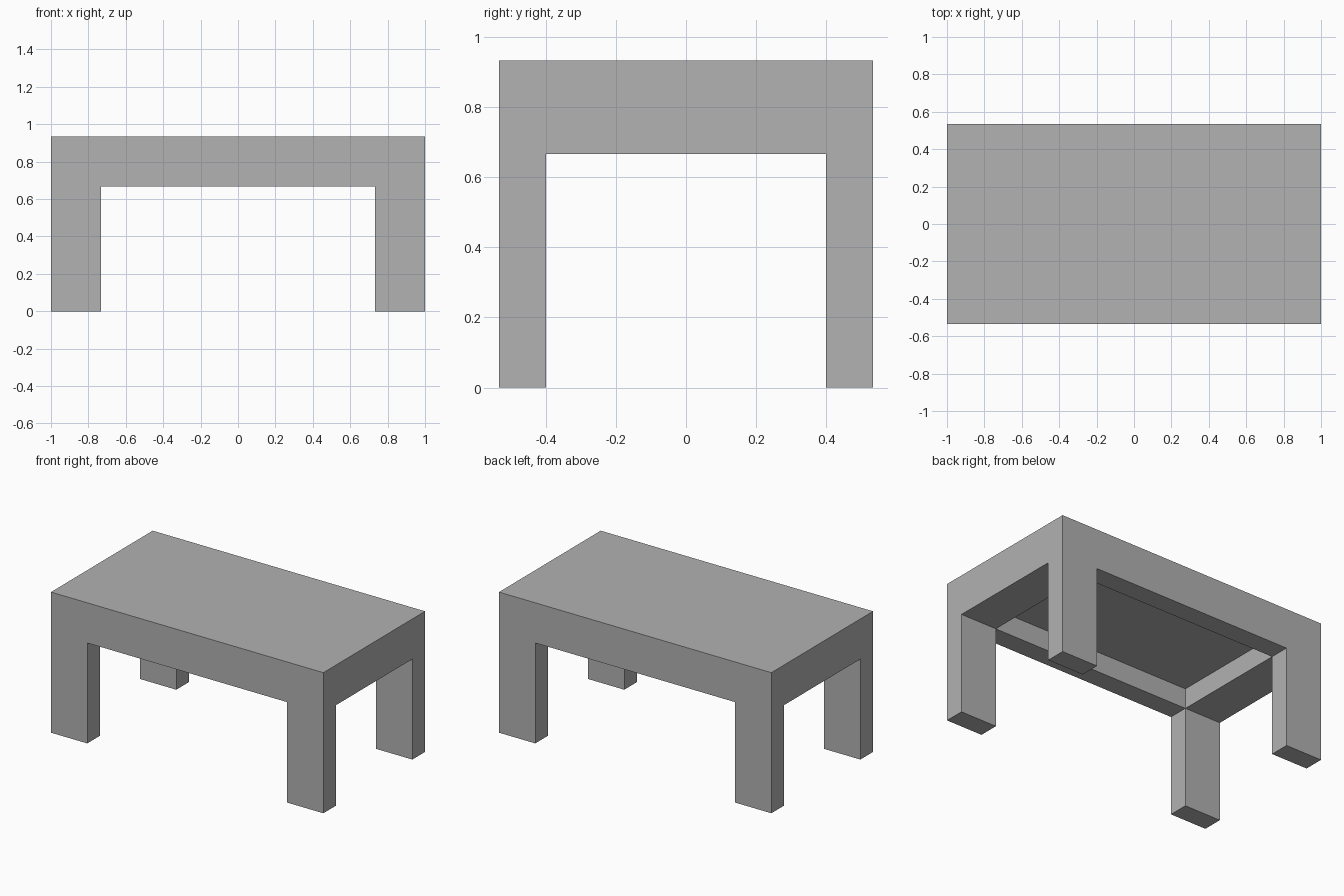
import bpy
import bmesh
from mathutils import Vector

cube = bpy.data.objects.get("Cube")
if cube:
    bpy.data.objects.remove(cube, do_unlink=True)

HALF_X, HALF_Y = 1.0, 8 / 15        # outer footprint
INNER_X, INNER_Y = 11 / 15, 0.4     # inner faces of legs and apron
APRON_Z, PANEL_Z, TOP_Z = 2 / 3, 0.8, 14 / 15


def extrude_faces(bm, faces, height):
    """Push separate faces up or down to the given height."""
    result = bmesh.ops.extrude_discrete_faces(bm, faces=faces)
    for face in result["faces"]:
        for v in face.verts:
            v.co.z = height


# Underside of the apron: three by three cells
bm = bmesh.new()
bmesh.ops.create_grid(bm, x_segments=3, y_segments=3, size=1)
for v in bm.verts:
    x = HALF_X if abs(v.co.x) > 0.5 else INNER_X
    y = HALF_Y if abs(v.co.y) > 0.5 else INNER_Y
    v.co = Vector((x if v.co.x > 0 else -x, y if v.co.y > 0 else -y, APRON_Z))

# Outer apron walls and table top
rim = [e for e in bm.edges if e.is_boundary]
walls = bmesh.ops.extrude_edge_only(bm, edges=rim)["geom"]
for v in walls:
    if isinstance(v, bmesh.types.BMVert):
        v.co.z = TOP_Z
top_edges = [e for e in walls if isinstance(e, bmesh.types.BMEdge)
             and all(v.co.z > PANEL_Z for v in e.verts)]
bmesh.ops.contextual_create(bm, geom=top_edges)

# Corner cells become legs, the middle cell becomes the recess
legs, recess = [], []
for f in bm.faces:
    if any(abs(v.co.z - APRON_Z) > 0.01 for v in f.verts):
        continue
    c = f.calc_center_median()
    if abs(c.x) > INNER_X and abs(c.y) > INNER_Y:
        legs.append(f)
    elif abs(c.x) < 0.01 and abs(c.y) < 0.01:
        recess.append(f)
extrude_faces(bm, legs, 0)
extrude_faces(bm, recess, PANEL_Z)

# Merge coplanar faces into clean flat sides
bmesh.ops.recalc_face_normals(bm, faces=bm.faces[:])
bmesh.ops.dissolve_limit(bm, angle_limit=0.01, verts=bm.verts[:], edges=bm.edges[:])

mesh = bpy.data.meshes.new("table")
bm.to_mesh(mesh)
bm.free()
table = bpy.data.objects.new("table", mesh)
bpy.context.collection.objects.link(table)

# Plain grey finish
grey = bpy.data.materials.new("plain_grey")
grey.use_nodes = True
colour = (0.445, 0.445, 0.445, 1)
grey.diffuse_color = colour
grey.node_tree.nodes["Principled BSDF"].inputs["Base Color"].default_value = colour
mesh.materials.append(grey)
